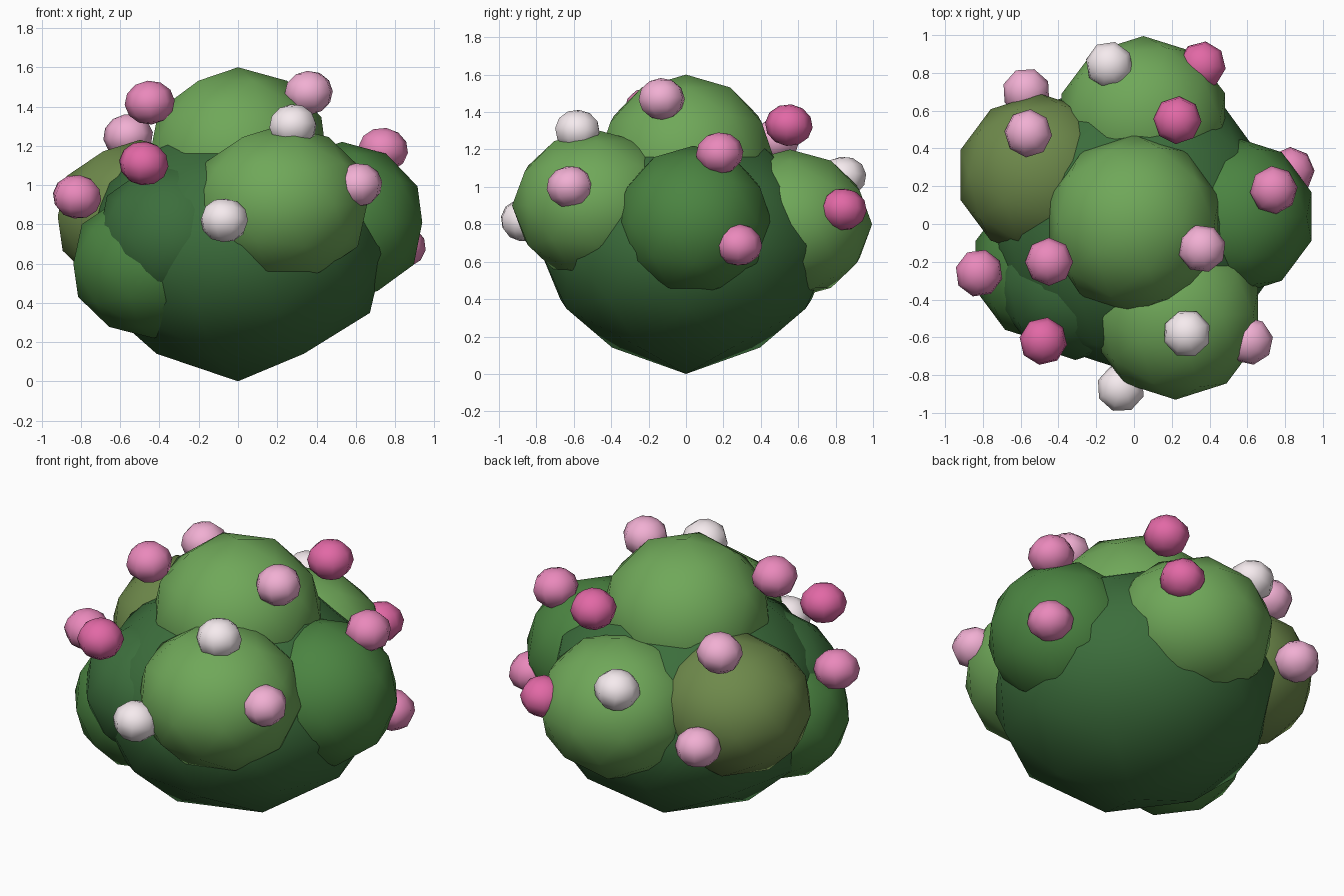
import bpy

if "Cube" in bpy.data.objects:
    bpy.data.objects.remove(bpy.data.objects["Cube"])


def material(name, rgb):
    m = bpy.data.materials.new(name)
    m.diffuse_color = (*rgb, 1)
    m.use_nodes = True
    m.node_tree.nodes["Principled BSDF"].inputs["Base Color"].default_value = m.diffuse_color
    return m


DARK = material("dark_leaf", (0.045, 0.155, 0.045))
MID = material("mid_leaf", (0.07, 0.23, 0.053))
LIGHT = material("light_leaf", (0.16, 0.39, 0.10))
OLIVE = material("olive_leaf", (0.155, 0.25, 0.07))
WHITE = material("white_petal", (0.92, 0.83, 0.86))
PALE = material("pale_pink_petal", (0.88, 0.43, 0.65))
PINK = material("pink_petal", (0.82, 0.25, 0.50))
HOT = material("deep_pink_petal", (0.76, 0.14, 0.38))


def finish(name, size, mat):
    o = bpy.context.object
    o.name = name
    o.scale = size
    o.data.materials.append(mat)
    bpy.ops.object.shade_smooth()
    return o


def clump(name, loc, size, mat):
    bpy.ops.mesh.primitive_ico_sphere_add(subdivisions=2, radius=1, location=loc)
    return finish(name, size, mat)


def bloom(name, loc, mat, tilt):
    bpy.ops.mesh.primitive_uv_sphere_add(segments=8, ring_count=6, radius=1,
                                         location=loc, rotation=tilt)
    finish(name, (0.128, 0.128, 0.112), mat)


# Dark core, its lowest point drawn down to the ground
core = clump("bush_core", (0, 0, 0.685), (0.79, 0.79, 0.64), DARK)
lowest = min(core.data.vertices, key=lambda v: v.co.z)
lowest.co.z = -0.685 / 0.64

# Rounded leaf clumps around the core
clump("top_clump", (0, 0.0, 1.14), (0.475, 0.475, 0.46), LIGHT)
clump("front_clump", (0.22, -0.48, 0.90), (0.46, 0.45, 0.405), LIGHT)
clump("right_clump", (0.53, 0.04, 0.81), (0.43, 0.42, 0.41), MID)
clump("back_clump", (0.05, 0.555, 0.80), (0.455, 0.44, 0.40), LIGHT)
clump("back_left_clump", (-0.50, 0.26, 0.84), (0.44, 0.43, 0.39), OLIVE)
clump("front_left_clump", (-0.31, -0.30, 0.74), (0.42, 0.42, 0.39), DARK)
clump("low_left_clump", (-0.43, -0.22, 0.60), (0.43, 0.42, 0.38), MID)

# Blossoms scattered over the surface, leaning slightly outward
blooms = [
    (-0.45, -0.20, 1.42, PINK), (-0.56, 0.48, 1.25, PALE),
    (-0.48, -0.62, 1.11, HOT), (-0.82, -0.26, 0.94, PINK),
    (-0.07, -0.87, 0.82, WHITE), (0.28, -0.58, 1.30, WHITE),
    (0.36, -0.13, 1.47, PALE), (0.61, -0.62, 1.00, PALE),
    (0.74, 0.18, 1.18, PINK), (0.83, 0.28, 0.69, PINK),
    (0.23, 0.55, 1.33, HOT), (0.36, 0.84, 0.88, HOT),
    (-0.13, 0.84, 1.05, WHITE), (-0.57, 0.70, 0.77, PALE),
]
for i, (x, y, z, mat) in enumerate(blooms):
    bloom(f"blossom_{i + 1}", (x, y, z), mat, (-0.2 * y, 0.2 * x, i * 0.7))
